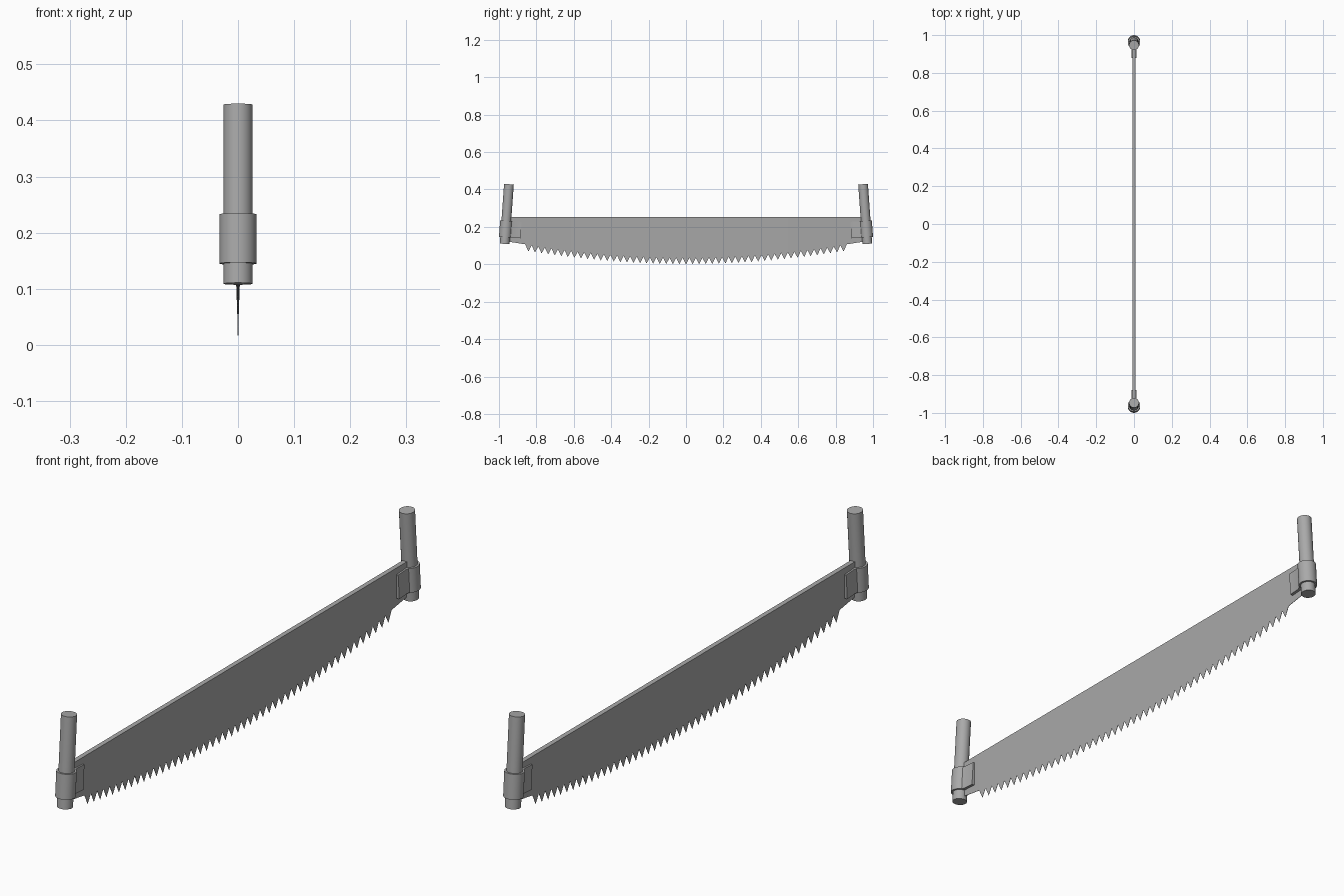
import bpy, bmesh, math
from mathutils import Matrix

if "Cube" in bpy.data.objects:
    bpy.data.objects.remove(bpy.data.objects["Cube"], do_unlink=True)

# Single plain steel-grey material
steel = bpy.data.materials.new("grey")
steel.use_nodes = True
GREY = (0.40, 0.40, 0.40, 1)
steel.diffuse_color = GREY
steel.node_tree.nodes["Principled BSDF"].inputs["Base Color"].default_value = GREY


def finish(bm, name, smooth=True):
    bmesh.ops.recalc_face_normals(bm, faces=bm.faces)
    mesh = bpy.data.meshes.new(name)
    bm.to_mesh(mesh)
    bm.free()
    mesh.materials.append(steel)
    ob = bpy.data.objects.new(name, mesh)
    bpy.context.collection.objects.link(ob)
    if smooth:
        bpy.ops.object.select_all(action="DESELECT")
        ob.select_set(True)
        bpy.context.view_layer.objects.active = ob
        bpy.ops.object.shade_smooth_by_angle(angle=math.radians(35))
    return ob


def prism(name, outline, z0, z1, matrix):
    """Extrude an (x, y) outline from z0 to z1, then place it."""
    bm = bmesh.new()
    face = bm.faces.new([bm.verts.new((x, y, z0)) for x, y in outline])
    ext = bmesh.ops.extrude_face_region(bm, geom=[face])
    top = [v for v in ext["geom"] if isinstance(v, bmesh.types.BMVert)]
    bmesh.ops.translate(bm, verts=top, vec=(0, 0, z1 - z0))
    bmesh.ops.transform(bm, matrix=matrix, verts=bm.verts)
    return finish(bm, name)


def arc(radius, start, end, steps):
    return [(radius * math.cos(start + (end - start) * i / steps),
             radius * math.sin(start + (end - start) * i / steps))
            for i in range(steps + 1)]


# Blade: thick straight back tapering to a thin curved toothed edge
TEETH, REACH, END, TOP = 49, 0.86, 0.955, 0.252
THICK, THIN = 0.0085, 0.0006


def root_z(y):
    return 0.035 + 0.072 * (y / REACH) ** 2


bm = bmesh.new()
pitch = 2 * REACH / TEETH
roots = [(-END, 0.122)]
roots += [(-REACH + i * pitch, root_z(-REACH + i * pitch)) for i in range(TEETH + 1)]
roots += [(END, 0.122)]

columns = []
for y, z in roots:
    columns.append([bm.verts.new(co) for co in (
        (THICK, y, TOP), (THIN, y, z), (-THIN, y, z), (-THICK, y, TOP))])
bm.faces.new(columns[0])
bm.faces.new(columns[-1])
for i, (a, b) in enumerate(zip(columns, columns[1:])):
    is_tooth = 0 < i <= TEETH
    for j in range(4):
        k = (j + 1) % 4
        if j == 1 and is_tooth:
            continue
        bm.faces.new((a[j], a[k], b[k], b[j]))
    if is_tooth:
        # Pointed tooth hanging between two neighbouring roots
        y = (roots[i][0] + roots[i + 1][0]) / 2
        tip = [bm.verts.new((x, y, root_z(y) - 0.035)) for x in (THIN / 2, -THIN / 2)]
        bm.faces.new((a[1], b[1], tip[0]))
        bm.faces.new((a[2], b[2], tip[1]))
        bm.faces.new((a[1], a[2], tip[1], tip[0]))
        bm.faces.new((b[1], b[2], tip[1], tip[0]))
finish(bm, "blade", smooth=False)

# Handles and clamping sleeves, leaning inward at both ends
LEAN = math.radians(4.1)
circle = arc(0.026, 0, 2 * math.pi * 31 / 32, 31)
gap = math.asin(0.5)
sleeve = arc(0.033, math.pi / 2 + gap, math.pi * 2.5 - gap, 28)
sleeve += [(0.013, 0.04), (0.013, 0.082), (-0.013, 0.082), (-0.013, 0.04)]

for side, turn in (("front", 0), ("back", math.pi)):
    place = (Matrix.Rotation(turn, 4, "Z")
             @ Matrix.Translation((0, -0.9695, 0.109))
             @ Matrix.Rotation(-LEAN, 4, "X"))
    prism(side + "_handle", circle, 0, 0.32, place)
    prism(side + "_sleeve", sleeve, 0.036, 0.124, place)
